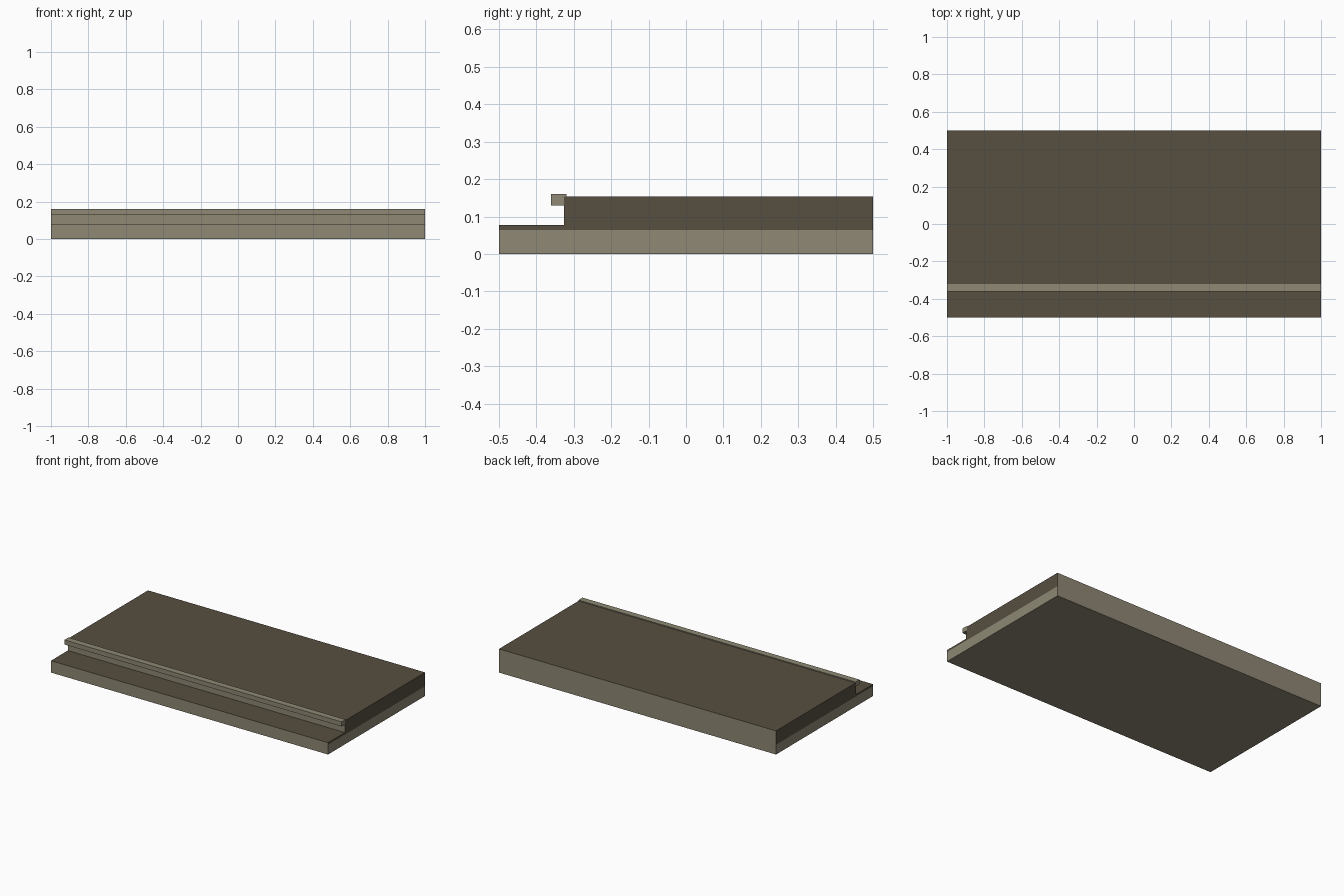
import bpy, bmesh

if "Cube" in bpy.data.objects:
    bpy.data.objects.remove(bpy.data.objects["Cube"])


def srgb(r, g, b):
    def lin(c):
        c /= 255
        return c / 12.92 if c <= 0.04045 else ((c + 0.055) / 1.055) ** 2.4
    return (lin(r), lin(g), lin(b), 1)


def material(name, rgb):
    m = bpy.data.materials.new(name)
    m.diffuse_color = srgb(*rgb)
    m.use_nodes = True
    m.node_tree.nodes["Principled BSDF"].inputs["Base Color"].default_value = m.diffuse_color
    return m


stone = material("pale_stone", (142, 136, 116))
brown = material("dark_brown", (87, 78, 64))
BAND = 0.064  # height where the end faces change colour


def extrude_profile(name, profile, mats):
    """Extrude a (y, z) profile along the full width in x."""
    bm = bmesh.new()
    face = bm.faces.new([bm.verts.new((-1, y, z)) for y, z in profile])
    res = bmesh.ops.extrude_face_region(bm, geom=[face], use_keep_orig=True)
    verts = [v for v in res["geom"] if isinstance(v, bmesh.types.BMVert)]
    bmesh.ops.translate(bm, verts=verts, vec=(2, 0, 0))
    if len(mats) > 1:
        # cut the colour line into the walls, then paint tops and upper ends
        geom = bm.verts[:] + bm.edges[:] + bm.faces[:]
        bmesh.ops.bisect_plane(bm, geom=geom, plane_co=(0, 0, BAND), plane_no=(0, 0, 1))
    bmesh.ops.recalc_face_normals(bm, faces=bm.faces[:])
    if len(mats) > 1:
        for f in bm.faces:
            upper_end = abs(f.normal.x) > 0.5 and f.calc_center_median().z > BAND
            if f.normal.z > 0.5 or upper_end:
                f.material_index = 1
    me = bpy.data.meshes.new(name)
    bm.to_mesh(me)
    bm.free()
    for m in mats:
        me.materials.append(m)
    ob = bpy.data.objects.new(name, me)
    bpy.context.collection.objects.link(ob)
    return ob


# Stepped slab: low front ledge and raised deck
extrude_profile("stepped_slab", [(-0.5, 0), (0.5, 0), (0.5, 0.154), (-0.326, 0.154),
                                 (-0.326, 0.077), (-0.5, 0.077)], [stone, brown])

# Overhanging edge strip along the top of the step
extrude_profile("edge_strip", [(-0.361, 0.13), (-0.32, 0.13),
                               (-0.32, 0.16), (-0.361, 0.16)], [stone])
